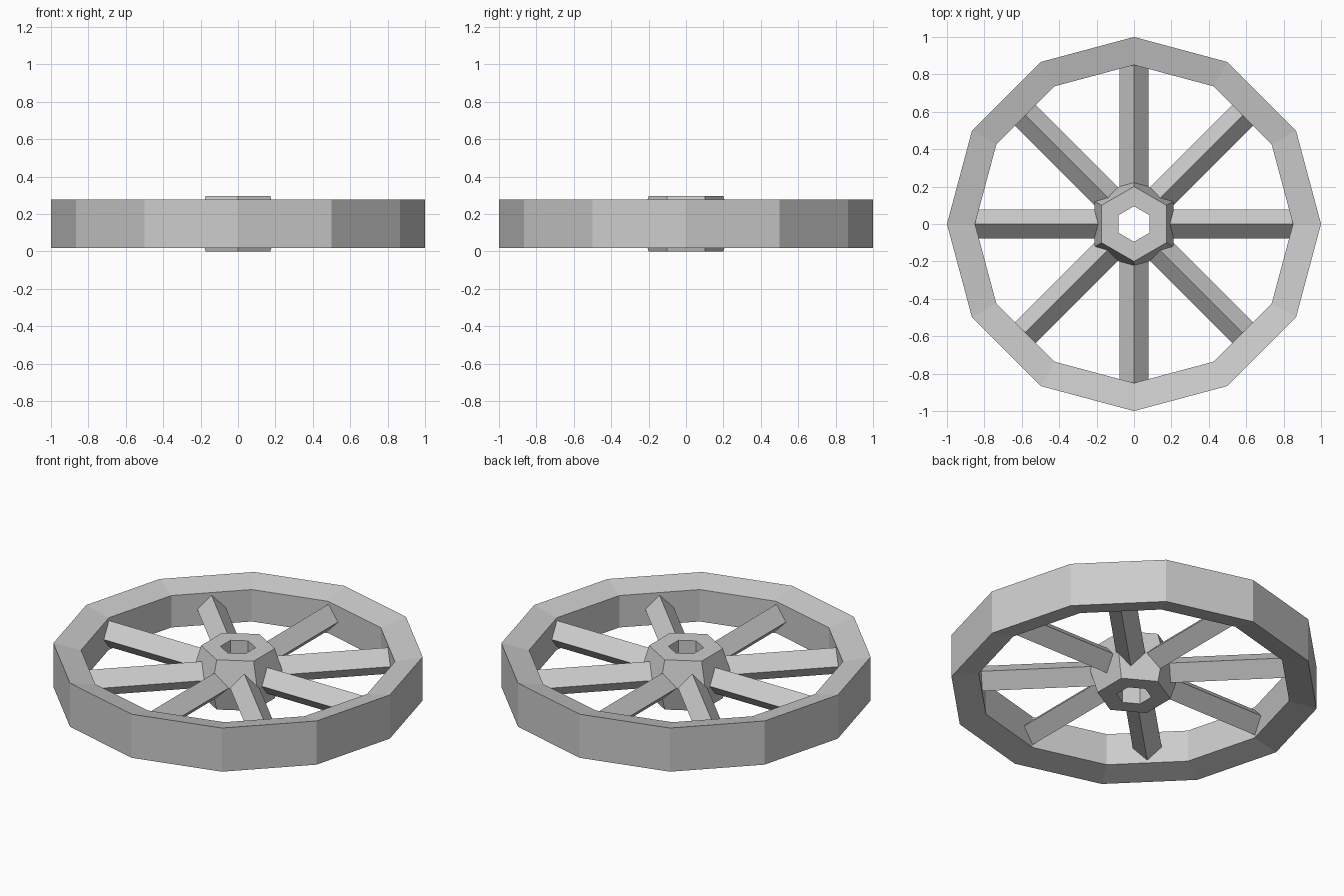
import bpy, bmesh
from math import sin, cos, pi

if "Cube" in bpy.data.objects:
    bpy.data.objects.remove(bpy.data.objects["Cube"])

MID = 0.148  # height of the wheel's mid plane


def add_object(name, verts, faces):
    mesh = bpy.data.meshes.new(name)
    mesh.from_pydata(verts, [], faces)
    bm = bmesh.new()
    bm.from_mesh(mesh)
    bmesh.ops.recalc_face_normals(bm, faces=bm.faces)
    bm.to_mesh(mesh)
    bm.free()
    obj = bpy.data.objects.new(name, mesh)
    bpy.context.collection.objects.link(obj)
    return obj


def lathe(name, profile, sides):
    """Spin a closed (radius, height) profile, with a corner on +y."""
    n = len(profile)
    verts, faces = [], []
    for i in range(sides):
        a = pi / 2 + 2 * pi * i / sides
        verts += [(r * cos(a), r * sin(a), MID + z) for r, z in profile]
        j = (i + 1) % sides
        for k in range(n):
            m = (k + 1) % n
            faces.append((i * n + k, j * n + k, j * n + m, i * n + m))
    return add_object(name, verts, faces)


# Rim: twelve sides, top and bottom sloping in towards the hub
lathe("rim", [(1, -0.13), (1, 0.13), (0.85, 0.095), (0.85, -0.095)], 12)

# Hub: six sides, widest at the middle, with a straight bore
lathe("hub", [(0.095, -0.148), (0.2, -0.148), (0.245, 0),
              (0.2, 0.148), (0.095, 0.148)], 6)

# Spokes: square bars standing on edge
HALF = 0.078
section = [(HALF, 0), (0, HALF), (-HALF, 0), (0, -HALF)]
for i in range(8):
    verts = [(r, w, h) for r in (0.15, 0.86) for w, h in section]
    faces = [(0, 1, 2, 3), (4, 5, 6, 7)]
    faces += [(k, (k + 1) % 4, (k + 1) % 4 + 4, k + 4) for k in range(4)]
    spoke = add_object(f"spoke_{i + 1}", verts, faces)
    spoke.location.z = MID
    spoke.rotation_euler.z = i * pi / 4
